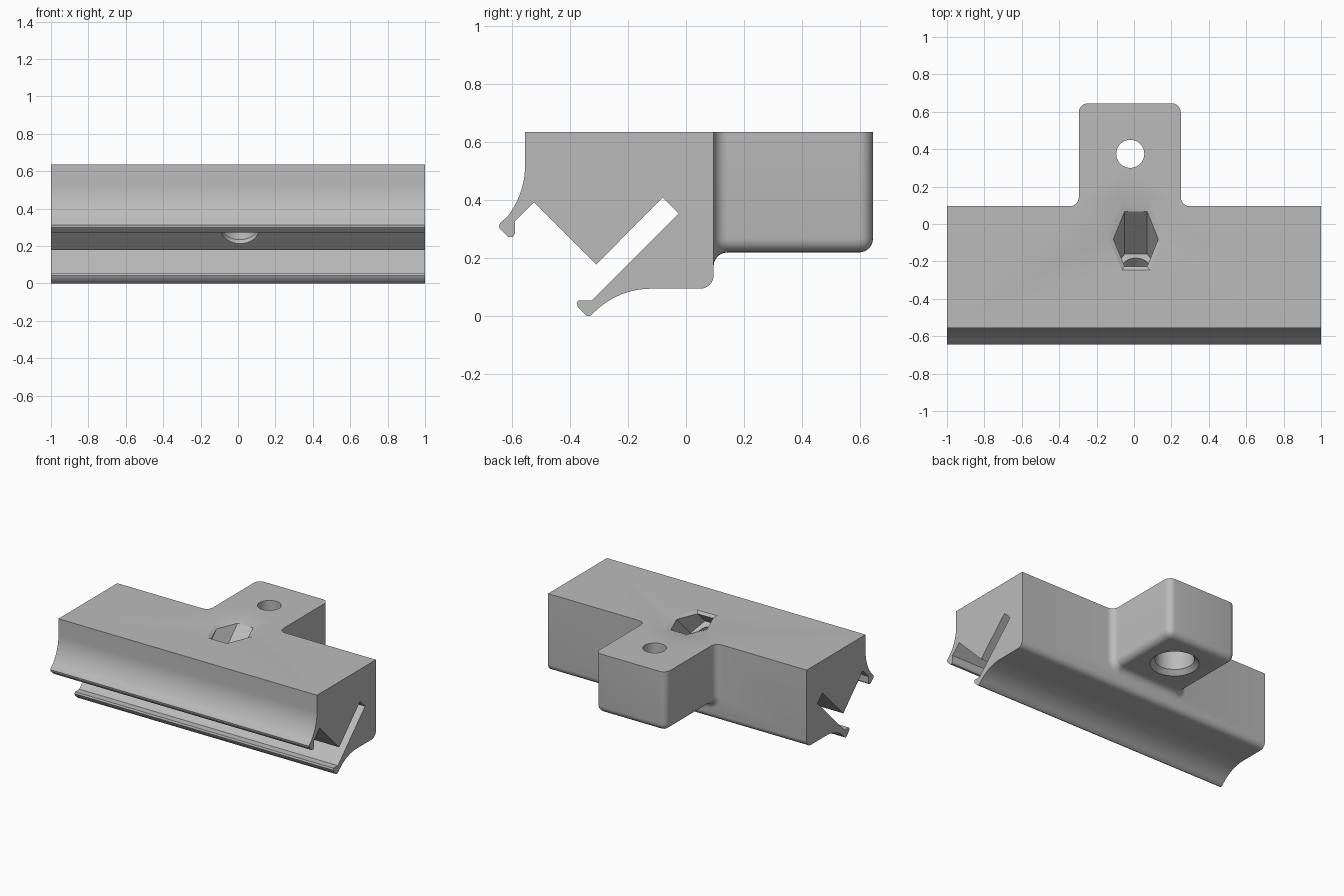
import bpy, bmesh, math
from mathutils import Vector

if "Cube" in bpy.data.objects:
    bpy.data.objects.remove(bpy.data.objects["Cube"], do_unlink=True)

grey = bpy.data.materials.new("plain_grey")
grey.use_nodes = True
COLOUR = (0.5, 0.5, 0.5, 1)
grey.diffuse_color = COLOUR
grey.node_tree.nodes["Principled BSDF"].inputs["Base Color"].default_value = COLOUR

TOP, BACK, CX = 0.635, 0.095, -0.02


def arc(cx, cy, r, a0, a1, n=10):
    steps = [math.radians(a0 + (a1 - a0) * i / n) for i in range(n + 1)]
    return [(cx + r * math.cos(a), cy + r * math.sin(a)) for a in steps]


def loft(name, rings):
    """Closed solid through rings of equal point count."""
    bm = bmesh.new()
    loops = [[bm.verts.new(p) for p in ring] for ring in rings]
    n = len(loops[0])
    bm.faces.new(loops[0])
    bm.faces.new(loops[-1])
    for a, b in zip(loops, loops[1:]):
        for i in range(n):
            j = (i + 1) % n
            bm.faces.new((a[i], a[j], b[j], b[i]))
    bmesh.ops.recalc_face_normals(bm, faces=bm.faces)
    mesh = bpy.data.meshes.new(name)
    bm.to_mesh(mesh)
    bm.free()
    mesh.materials.append(grey)
    ob = bpy.data.objects.new(name, mesh)
    bpy.context.collection.objects.link(ob)
    return ob


def combine(ob, other, operation):
    mod = ob.modifiers.new("combine", 'BOOLEAN')
    mod.operation, mod.object, mod.solver = operation, other, 'EXACT'
    bpy.context.view_layer.objects.active = ob
    bpy.ops.object.modifier_apply(modifier=mod.name)
    bpy.data.objects.remove(other, do_unlink=True)


def bevel_edges(ob, rule, width, tidy=False):
    bm = bmesh.new()
    bm.from_mesh(ob.data)
    if tidy:
        bmesh.ops.remove_doubles(bm, verts=bm.verts, dist=0.0002)
        bmesh.ops.dissolve_limit(bm, angle_limit=0.01, verts=bm.verts, edges=bm.edges)
    edges = [e for e in bm.edges if rule(e)]
    bmesh.ops.bevel(bm, geom=edges, offset=width, segments=6, profile=0.5,
                    affect='EDGES', clamp_overlap=False)
    bm.to_mesh(ob.data)
    bm.free()


# Clamp body: side profile with thin angled slot, V notch and two hooked lips
profile = [(-0.555, TOP), (BACK, TOP)]
profile += arc(BACK - 0.045, 0.14, 0.045, 0, -90, 6)
profile += arc(-0.12, -0.183, 0.278, 90, 133)
profile += [(-0.328, 0.003), (-0.337, 0), (-0.346, 0.004), (-0.372, 0.03),
            (-0.377, 0.043), (-0.372, 0.055), (-0.325, 0.055),
            (-0.025, 0.355), (-0.08, 0.41), (-0.31, 0.178), (-0.525, 0.393),
            (-0.59, 0.328), (-0.59, 0.285), (-0.597, 0.273), (-0.612, 0.273),
            (-0.643, 0.303), (-0.645, 0.313), (-0.64, 0.322)]
profile += arc(-0.84, 0.52, 0.285, -38, 0)
body = loft("clamp_body", [[(x, y, z) for y, z in profile] for x in (-1, 1)])

# Rear mounting block with rounded outer edges
plan = [(-0.295, 0.02), (0.25, 0.02), (0.25, 0.645), (-0.295, 0.645)]
block = loft("mounting_block", [[(x, y, z) for x, y in plan] for z in (0.22, TOP)])


def outer_edge(e):
    mid = (e.verts[0].co + e.verts[1].co) / 2
    return mid.y > 0.1 and mid.z < TOP - 0.01


bevel_edges(block, outer_edge, 0.048)
combine(body, block, 'UNION')


# Fillet where the block meets the back of the body
def junction(e):
    a, b = (v.co for v in e.verts)
    return (all(abs(c.y - BACK) < 0.001 and -0.3 < c.x < 0.26 and c.z > 0.2 for c in (a, b))
            and min(a.z, b.z) < TOP - 0.01)


bevel_edges(body, junction, 0.048, tidy=True)


# Screw hole with chamfered counterbore through the block
def turned(name, stations, origin, axis):
    turn = Vector(axis).to_track_quat('Z', 'Y')
    return loft(name, [[Vector(origin) + turn @ Vector((x, y, h))
                        for x, y in arc(0, 0, r, 0, 350, 35)] for r, h in stations])


combine(body, turned("rear_hole", [(0.165, -0.01), (0.125, 0.03), (0.125, 0.2),
                                   (0.075, 0.2), (0.075, 0.5)],
                     (CX, 0.375, 0.22), (0, 0, 1)), 'DIFFERENCE')

# Tilted hexagonal nut pocket with a flared mouth
HX = 0.01
HEX = arc(0, 0, 1, 0, 300, 5)


def level_ring(r, z, shape_z):
    """Hexagon of the tilted pocket cut by a level plane."""
    return [(HX + r * u, shape_z - 0.7 + r * v * math.sqrt(2), z) for u, v in HEX]


k = math.sqrt(0.5)
floor = [(HX + 0.12 * u, -0.235 + 0.12 * v * k, 0.465 - 0.12 * v * k) for u, v in HEX]
combine(body, loft("nut_pocket", [floor, level_ring(0.12, 0.62, 0.62),
                                  level_ring(0.1525, TOP, TOP + 0.005),
                                  level_ring(0.1525, 0.7, TOP + 0.005)]), 'DIFFERENCE')

# Tilted bolt hole from the notch into the pocket
combine(body, turned("bolt_hole", [(0.1, -0.04), (0.1, 0.03), (0.075, 0.06), (0.075, 0.28)],
                     (HX, -0.416, 0.284), (0, 1, 1)), 'DIFFERENCE')

bpy.ops.object.select_all(action='DESELECT')
body.select_set(True)
bpy.context.view_layer.objects.active = body
bpy.ops.object.shade_smooth_by_angle(angle=math.radians(30))
